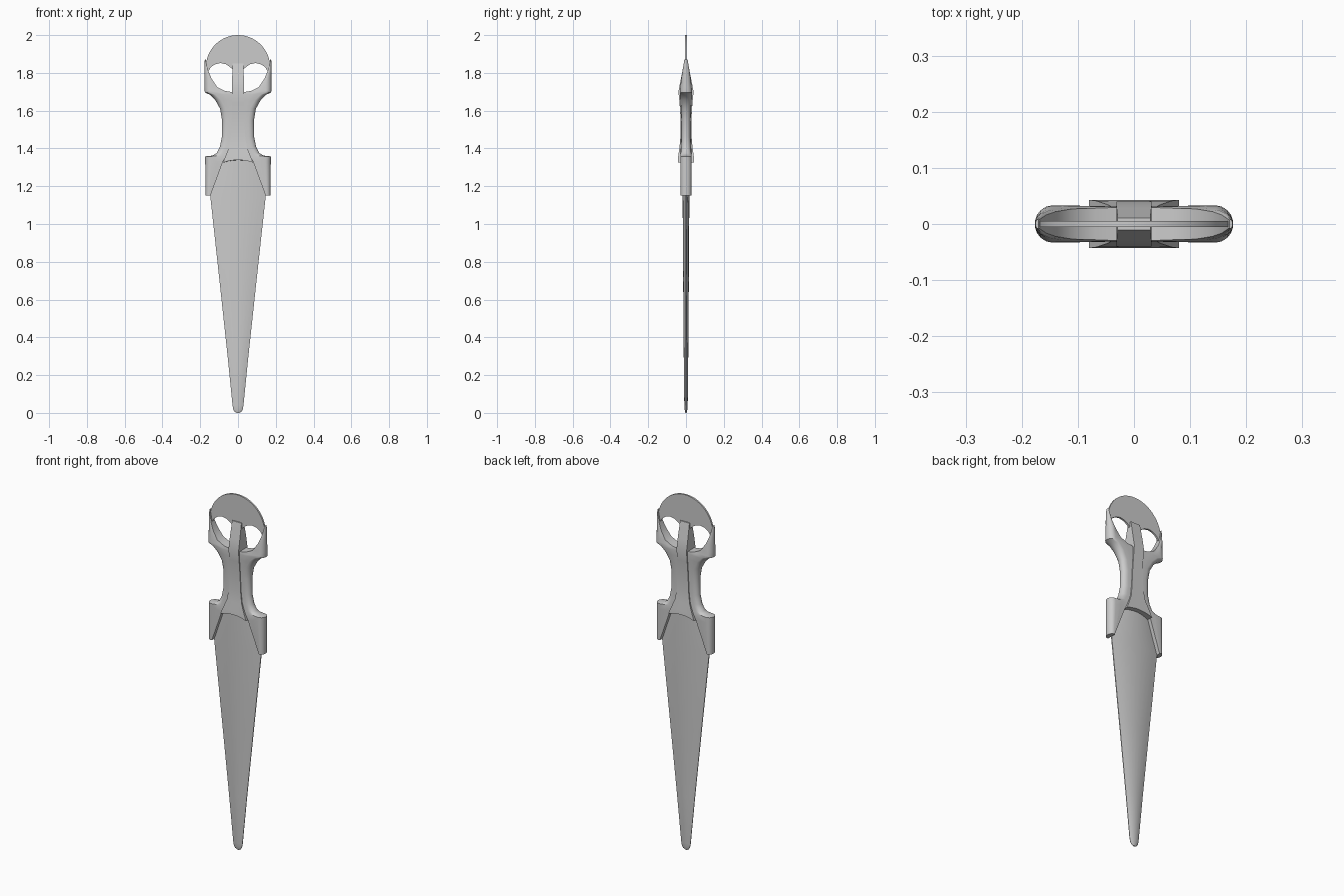
import bpy, bmesh, math

if "Cube" in bpy.data.objects:
    bpy.data.objects.remove(bpy.data.objects["Cube"])


def loft(name, rings, angle=35):
    """Skin a stack of closed rings with the same number of points."""
    bm = bmesh.new()
    rows = [[bm.verts.new(p) for p in ring] for ring in rings]
    n = len(rows[0])
    for a, b in zip(rows, rows[1:]):
        for i in range(n):
            j = (i + 1) % n
            bm.faces.new((a[i], a[j], b[j], b[i]))
    bm.faces.new(rows[0][::-1])
    bm.faces.new(rows[-1])
    bmesh.ops.recalc_face_normals(bm, faces=bm.faces)
    me = bpy.data.meshes.new(name)
    bm.to_mesh(me)
    bm.free()
    ob = bpy.data.objects.new(name, me)
    bpy.context.collection.objects.link(ob)
    bpy.ops.object.select_all(action='DESELECT')
    bpy.context.view_layer.objects.active = ob
    ob.select_set(True)
    bpy.ops.object.shade_smooth_by_angle(angle=math.radians(angle))
    return ob


# Blade: lens section, rounded tip (z, half width, half thickness)
blade_rows = [(0, .008, .003), (.006, .018, .005), (.018, .025, .007), (.04, .029, .009),
              (.3, .055, .012), (.7, .098, .015), (1.15, .147, .018), (1.35, .11, .018)]
rings = []
for z, w, t in blade_rows:
    xs = [-1 + i / 4 for i in range(9)]
    front = [(w * f, -t * (.15 + .85 * (1 - f * f)), z) for f in xs]
    rings.append(front + [(x, -y, z) for x, y, z in reversed(front)])
loft("blade", rings)

# Grip side with guard wing and upper horn (z, inner x, inner y, outer x, outer y)
side_rows = [(1.15, .146, .024, .172, .028), (1.33, .08, .030, .174, .030),
             (1.358, .066, .030, .174, .030), (1.362, .064, .030, .137, .029),
             (1.375, .058, .030, .113, .028), (1.41, .045, .027, .096, .026),
             (1.46, .03, .025, .086, .024), (1.55, .025, .025, .085, .024),
             (1.61, .022, .027, .095, .026), (1.655, .02, .030, .12, .030),
             (1.685, .02, .031, .15, .033), (1.696, .02, .030, .176, .033),
             (1.705, .07, .028, .177, .032), (1.725, .11, .027, .177, .030),
             (1.77, .14, .022, .177, .025), (1.81, .157, .016, .177, .019),
             (1.872, .170, .007, .176, .008)]
rings = []
for z, xi, yi, xo, yo in side_rows:
    r = min(.03, (xo - xi) * .75)
    front = [(xi, -yi), ((xi + xo - r) / 2, -(yi + yo) / 2)]
    for k in range(5):
        a = math.radians(k * 20)
        front.append((xo - r + r * math.sin(a), -yo * math.cos(a)))
    rings.append([(x, y, z) for x, y in front] + [(x, -y, z) for x, y in reversed(front)])
side = loft("grip_side", rings, 40)
mirror = side.modifiers.new("mirror", 'MIRROR')

# Raised centre spine, flaring over the blade root (z, half width, half thickness)
spine_rows = [(1.325, .08, .043), (1.36, .066, .041), (1.41, .046, .034), (1.47, .037, .029),
              (1.56, .033, .029), (1.64, .031, .034), (1.70, .031, .040),
              (1.76, .031, .029), (1.85, .029, .011)]
rings = []
for i, (z, w, t) in enumerate(spine_rows):
    arch = .014 if i == 0 else 0
    front = [(w * f / 3, -t, z + arch * (1 - f * f / 9)) for f in range(-3, 4)]
    rings.append(front + [(x, -y, h) for x, y, h in reversed(front)])
loft("centre_spine", rings, 30)

# Thin pommel disc with a scalloped lower edge
outline = [(.17 * math.cos(math.radians(a)), 1.83 + .17 * math.sin(math.radians(a)))
           for a in range(-6, 187, 6)]
scallop = [(.155, 1.812), (.143, 1.831), (.12, 1.846), (.093, 1.852),
           (.065, 1.846), (.045, 1.833), (.03, 1.82)]
outline += [(-x, z) for x, z in scallop] + scallop[::-1]
loft("pommel_disc", [[(x, y, z) for x, z in outline] for y in (-.005, .005)], 30)
